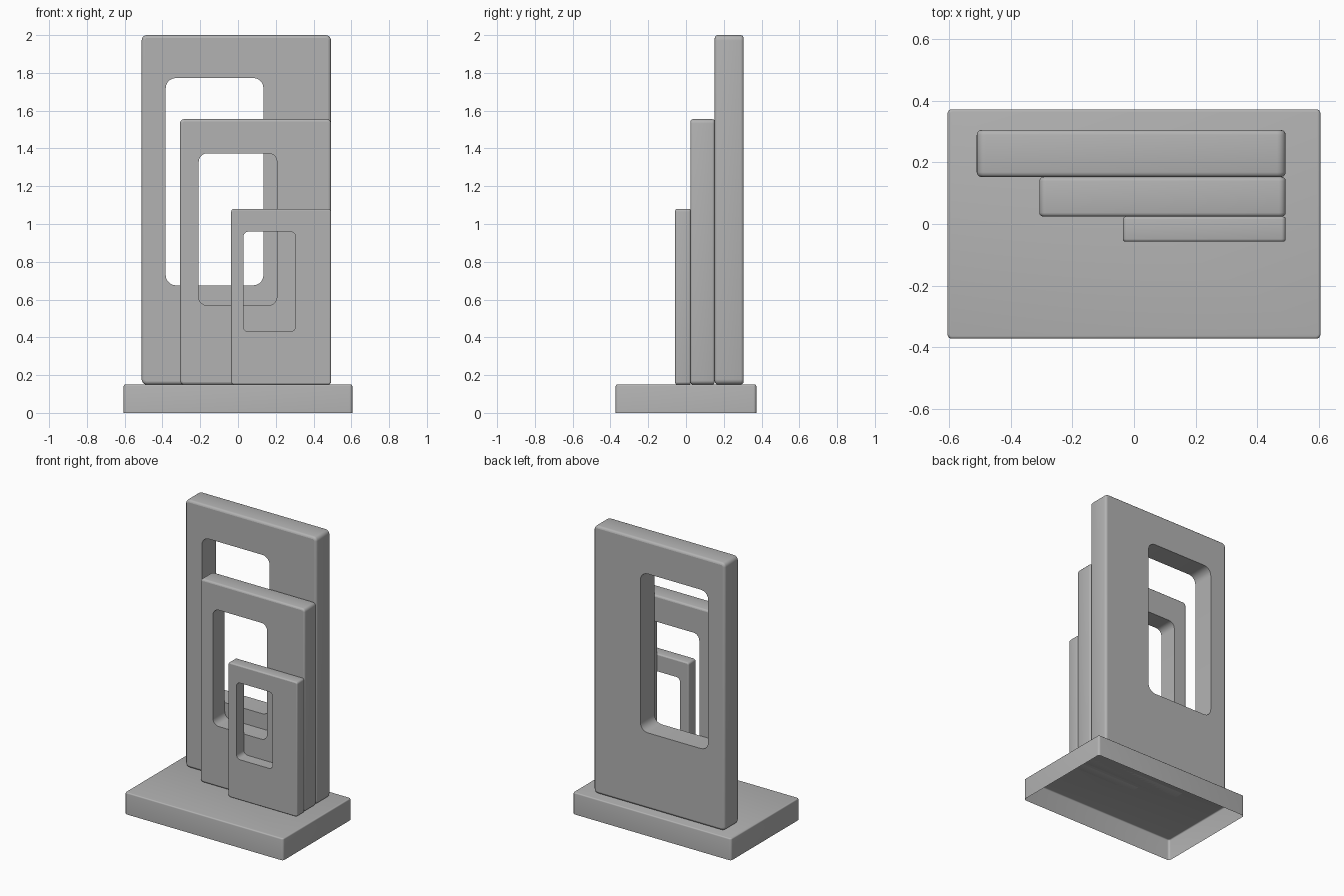
import bpy, bmesh, math

if "Cube" in bpy.data.objects:
    bpy.data.objects.remove(bpy.data.objects["Cube"])

SEG = 5  # segments per rounded corner

# Mid-grey finish shared by all parts
grey = bpy.data.materials.new("mid_grey")
grey.diffuse_color = (0.45, 0.45, 0.45, 1)
grey.use_nodes = True
grey.node_tree.nodes["Principled BSDF"].inputs["Base Color"].default_value = grey.diffuse_color


def rounded_rect(u0, u1, v0, v1, r):
    """Outline of a rounded rectangle as 2D points."""
    corners = [(u1 - r, v1 - r), (u0 + r, v1 - r), (u0 + r, v0 + r), (u1 - r, v0 + r)]
    pts = []
    for k, (cu, cv) in enumerate(corners):
        for i in range(SEG + 1):
            a = math.radians(90 * (k + i / SEG))
            pts.append((cu + r * math.cos(a), cv + r * math.sin(a)))
    return pts


def loft(name, rings, sharp=(), closed=False, cap_end=False):
    """Skin a series of equal-length point rings; listed rings get sharp edges."""
    bm = bmesh.new()
    loops = [[bm.verts.new(p) for p in ring] for ring in rings]
    n = len(loops[0])
    pairs = list(zip(loops, loops[1:]))
    if closed:
        pairs.append((loops[-1], loops[0]))
    for a, b in pairs:
        for i in range(n):
            j = (i + 1) % n
            bm.faces.new((a[i], a[j], b[j], b[i]))
    if cap_end:
        bm.faces.new(loops[-1])
    for k in sharp:
        for i in range(n):
            bm.edges.get((loops[k][i - 1], loops[k][i])).smooth = False
    bmesh.ops.recalc_face_normals(bm, faces=bm.faces)
    mesh = bpy.data.meshes.new(name)
    bm.to_mesh(mesh)
    bm.free()
    mesh.materials.append(grey)
    obj = bpy.data.objects.new(name, mesh)
    bpy.context.collection.objects.link(obj)
    bpy.ops.object.select_all(action='DESELECT')
    bpy.context.view_layer.objects.active = obj
    obj.select_set(True)
    bpy.ops.object.shade_smooth_by_angle(angle=math.radians(35), keep_sharp_edges=True)
    return obj


def edge_steps(b):
    """Inset and depth of a quarter-round edge, face to side."""
    angles = [math.radians(a) for a in (0, 30, 60, 90)]
    return [(b * (1 - math.sin(a)), b * (1 - math.cos(a))) for a in angles]


def frame(name, outer, hole, y0, y1, s):
    """Upright slab with softened outer edges and a round-cornered window."""
    u0, u1, v0, v1 = outer
    r, b = 0.028 * s, 0.016 * s
    steps = edge_steps(b)
    levels = [(i, y0 + d) for i, d in steps] + [(i, y1 - d) for i, d in reversed(steps)]
    sections = [(rounded_rect(*hole, 0.055 * s), y0)]
    sections += [(rounded_rect(u0 + i, u1 - i, v0 + i, v1 - i, r - i), y) for i, y in levels]
    sections.append((rounded_rect(*hole, 0.055 * s), y1))
    loft(name, [[(u, y, v) for u, v in pts] for pts, y in sections],
         sharp=(1, len(sections) - 2), closed=True)


# Base plinth: shell open underneath
X, Y, H = 0.605, 0.372, 0.15
levels = [(0, 0)] + [(i, H - d) for i, d in reversed(edge_steps(0.008))]
loft("base", [[(u, v, z) for u, v in rounded_rect(-X + i, X - i, -Y + i, Y - i, 0.015 - i)]
              for i, z in levels], cap_end=True)

# Three stepped window frames, aligned on the right
frame("large_frame", (-0.51, 0.492, 0.15, 2.0), (-0.383, 0.135, 0.675, 1.773), 0.152, 0.305, 1.0)
frame("middle_frame", (-0.307, 0.492, 0.15, 1.555), (-0.208, 0.206, 0.57, 1.374), 0.024, 0.152, 0.79)
frame("small_frame", (-0.036, 0.492, 0.15, 1.08), (0.028, 0.305, 0.43, 0.96), -0.057, 0.024, 0.52)
